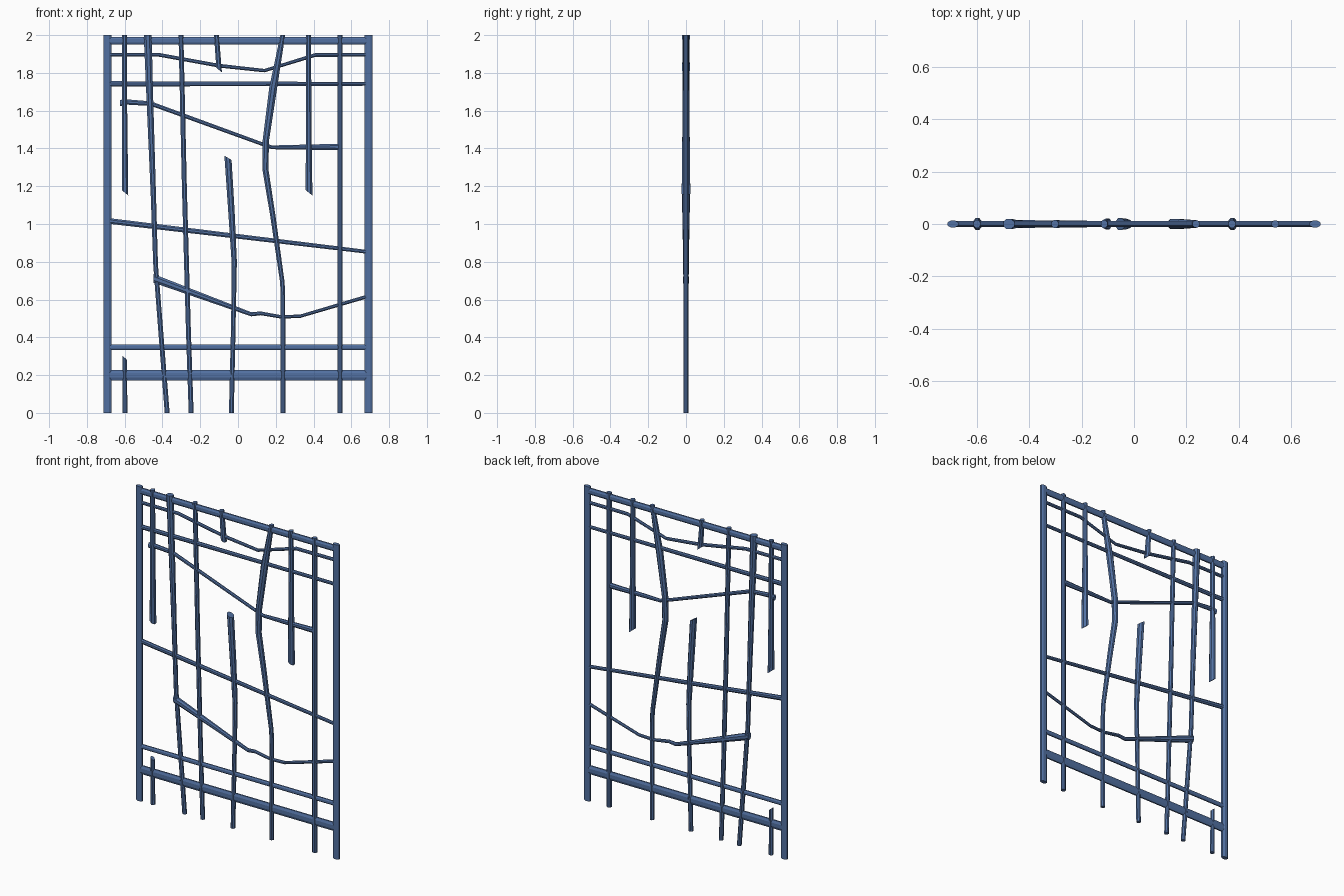
import bpy, bmesh, math

blue = bpy.data.materials.new("steel blue")
blue.diffuse_color = (0.085, 0.165, 0.36, 1)


def bar(name, pts, upright, cut_start=0.0, cut_end=0.0):
    """Flattened eight-sided bar through (x, z, width, depth) stations.
    Upright bars have level rings; cut_* slants an end. Others have plumb rings."""
    bm = bmesh.new()
    rings = []
    for i, (x, z, w, d) in enumerate(pts):
        slope = cut_start if i == 0 else cut_end if i == len(pts) - 1 else 0
        ring = []
        for k in range(8):
            a = math.radians(22.5 + 45 * k)
            u = math.cos(a) / math.cos(math.pi / 8) * w / 2
            v = math.sin(a) / math.cos(math.pi / 8) * d / 2
            co = (x + u, v, z - slope * u) if upright else (x, v, z + u)
            ring.append(bm.verts.new(co))
        rings.append(ring)
    for a, b in zip(rings, rings[1:]):
        for k in range(8):
            n = (k + 1) % 8
            bm.faces.new((a[k], a[n], b[n], b[k]))
    bm.faces.new(rings[0])
    bm.faces.new(rings[-1])
    bmesh.ops.recalc_face_normals(bm, faces=bm.faces)
    me = bpy.data.meshes.new(name)
    bm.to_mesh(me)
    bm.free()
    me.materials.append(blue)
    ob = bpy.data.objects.new(name, me)
    bpy.context.collection.objects.link(ob)


# side posts
for side, s in (("left", -1), ("right", 1)):
    bar(side + "_post", [(s * 0.692, 0, 0.042, 0.026), (s * 0.692, 2, 0.042, 0.026)], True)

# upright branches, top to bottom
bar("lower_left_stub", [(-0.6, 0.292, 0.022, 0.026), (-0.598, 0, 0.026, 0.026)], True, 0.8)
bar("upper_left_hanger", [(-0.6, 2, 0.026, 0.03), (-0.6, 1.6, 0.027, 0.036),
                          (-0.598, 1.165, 0.034, 0.046)], True, 0, 0.8)
bar("left_branch", [(-0.478, 2, 0.042, 0.04), (-0.468, 1.7, 0.036, 0.036),
                    (-0.448, 1.15, 0.028, 0.028), (-0.436, 0.78, 0.025, 0.026),
                    (-0.405, 0.38, 0.026, 0.026), (-0.375, 0, 0.026, 0.026)], True)
bar("left_inner_branch", [(-0.302, 2, 0.026, 0.03), (-0.284, 1.2, 0.026, 0.028),
                          (-0.263, 0.45, 0.026, 0.026), (-0.248, 0, 0.026, 0.026)], True)
bar("short_top_hanger", [(-0.114, 2, 0.026, 0.03), (-0.1, 1.815, 0.03, 0.042)], True, 0, 0.8)
bar("middle_branch", [(-0.053, 1.35, 0.038, 0.044), (-0.035, 1.07, 0.034, 0.04),
                      (-0.02, 0.8, 0.028, 0.03), (-0.024, 0.5, 0.024, 0.026),
                      (-0.035, 0, 0.026, 0.026)], True, 0.6)
bar("right_bent_branch", [(0.237, 2, 0.026, 0.028), (0.186, 1.72, 0.042, 0.036),
                          (0.147, 1.44, 0.034, 0.04), (0.145, 1.29, 0.032, 0.04),
                          (0.185, 1.04, 0.028, 0.036), (0.235, 0.69, 0.024, 0.028),
                          (0.238, 0.6, 0.024, 0.026), (0.238, 0, 0.026, 0.026)], True)
bar("upper_right_hanger", [(0.374, 2, 0.027, 0.03), (0.374, 1.6, 0.028, 0.036),
                           (0.376, 1.165, 0.036, 0.046)], True, 0, 0.8)
bar("right_upright", [(0.54, 2, 0.028, 0.026), (0.54, 0, 0.028, 0.026)], True)

# straight rails: name, z left, z right, width left, width right, depth
for name, za, zb, wa, wb, d in (
        ("top_rail", 1.97, 1.97, 0.04, 0.04, 0.022),
        ("upper_rail", 1.742, 1.742, 0.028, 0.02, 0.018),
        ("sloping_rail", 1.017, 0.852, 0.03, 0.02, 0.018),
        ("lower_rail", 0.347, 0.347, 0.028, 0.028, 0.018),
        ("bottom_rail", 0.199, 0.199, 0.054, 0.054, 0.022)):
    bar(name, [(-0.69, za, wa, d), (0.69, zb, wb, d)], False)

# wandering rails
bar("wavy_rail", [(-0.69, 1.896, 0.02, 0.018), (-0.42, 1.896, 0.02, 0.018),
                  (-0.1, 1.838, 0.02, 0.018), (0.14, 1.812, 0.018, 0.018),
                  (0.41, 1.895, 0.02, 0.018), (0.69, 1.896, 0.02, 0.018)], False)
bar("upper_crooked_rail", [(-0.625, 1.64, 0.034, 0.022), (-0.59, 1.646, 0.028, 0.02),
                           (-0.46, 1.637, 0.024, 0.018), (0.12, 1.426, 0.02, 0.018),
                           (0.18, 1.406, 0.02, 0.018), (0.545, 1.408, 0.034, 0.022)], False)
bar("lower_crooked_rail", [(-0.447, 0.712, 0.046, 0.03), (0.07, 0.522, 0.022, 0.02),
                           (0.12, 0.527, 0.02, 0.018), (0.23, 0.508, 0.018, 0.018),
                           (0.33, 0.512, 0.018, 0.018), (0.69, 0.618, 0.02, 0.018)], False)
